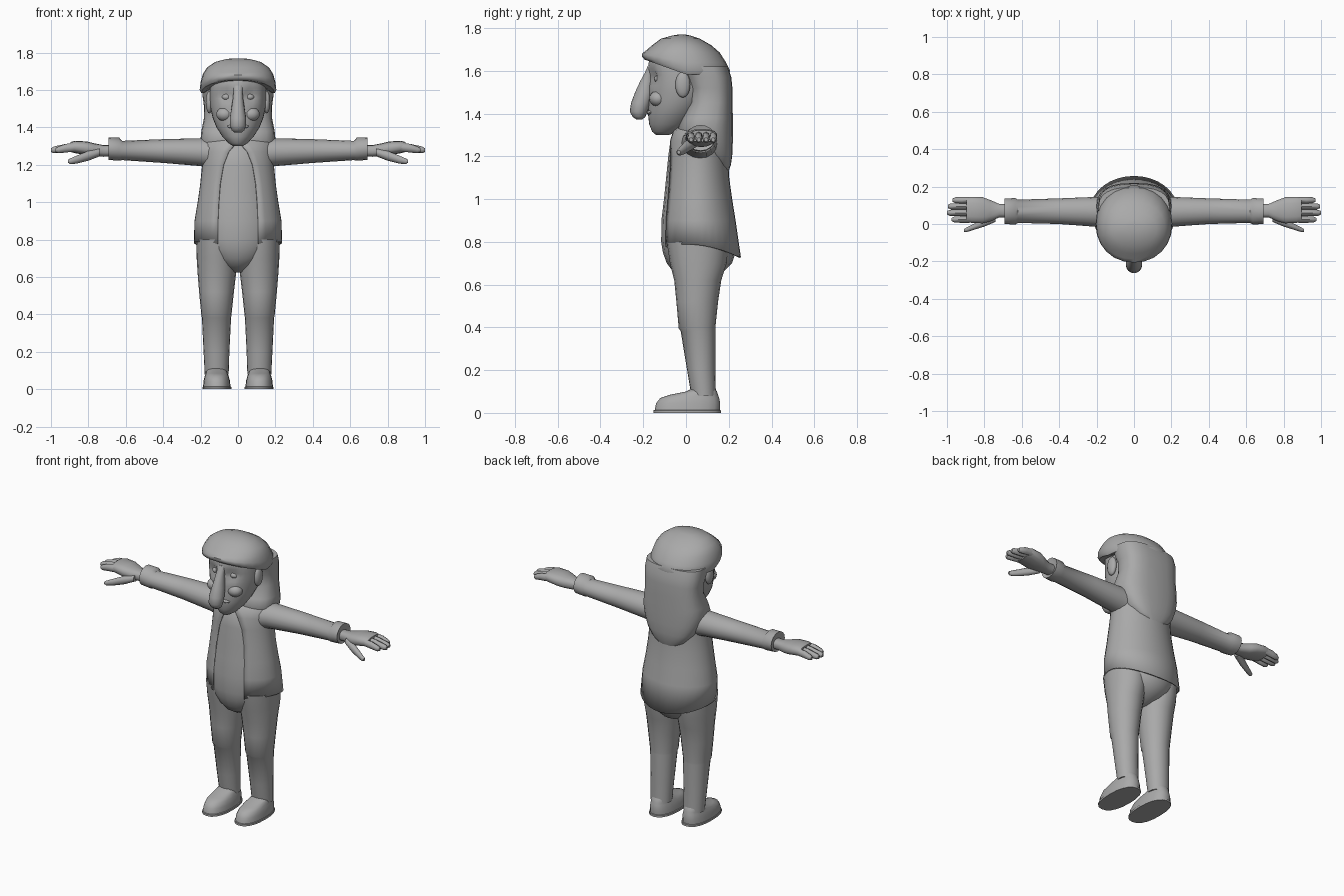
import bpy, bmesh, math

grey = bpy.data.materials.new("plain grey")
grey.diffuse_color = (0.4, 0.4, 0.4, 1)


def finish(name, bm, mirror=False, thick=0, angle=50):
    """Turn a bmesh into a named, smooth-shaded object."""
    bmesh.ops.recalc_face_normals(bm, faces=bm.faces)
    me = bpy.data.meshes.new(name)
    bm.to_mesh(me)
    bm.free()
    ob = bpy.data.objects.new(name, me)
    bpy.context.collection.objects.link(ob)
    me.materials.append(grey)
    bpy.ops.object.select_all(action='DESELECT')
    ob.select_set(True)
    bpy.context.view_layer.objects.active = ob
    bpy.ops.object.shade_smooth_by_angle(angle=math.radians(angle))
    if thick:
        mod = ob.modifiers.new("thickness", 'SOLIDIFY')
        mod.thickness, mod.offset = thick, -1
    if mirror:
        ob.modifiers.new("mirror", 'MIRROR')
    return ob


def loft(name, rings, axis='z', n=20, power=1.0, gaps=None, warp=None, **kw):
    """Skin oval rings (t, u0, u1, v0, v1); gaps leave an opening on the front."""
    bm = bmesh.new()
    rows = []
    for i, (t, u0, u1, v0, v1) in enumerate(rings):
        ru, rv = (u1 - u0) / 2, (v1 - v0) / 2
        a0 = math.asin(min(1, gaps[i] / ru)) if gaps else 0
        row = []
        for k in range(n + 1 if gaps else n):
            a = a0 + (2 * math.pi - 2 * a0) * k / n
            s, c = math.sin(a), math.cos(a)
            u = (u0 + u1) / 2 + ru * math.copysign(abs(s) ** power, s)
            v = (v0 + v1) / 2 - rv * math.copysign(abs(c) ** power, c)
            p = (u, v, t) if axis == 'z' else (t, u, v)
            row.append(bm.verts.new(warp(*p) if warp else p))
        rows.append(row)
    for a, b in zip(rows, rows[1:]):
        for k in range(n):
            j = k + 1 if gaps else (k + 1) % n
            bm.faces.new((a[k], a[j], b[j], b[k]))
    if not gaps:
        bm.faces.new(rows[0])
        bm.faces.new(rows[-1])
    return finish(name, bm, **kw)


def sym(*rows):
    """Rings centred on x = 0 from (z, half width, front y, back y)."""
    return [(z, -r, r, y0, y1) for z, r, y0, y1 in rows]


def blob(name, loc, size, mirror=True):
    bm = bmesh.new()
    bmesh.ops.create_uvsphere(bm, u_segments=14, v_segments=10, radius=1)
    bmesh.ops.scale(bm, vec=size, verts=bm.verts)
    bmesh.ops.translate(bm, vec=loc, verts=bm.verts)
    return finish(name, bm, mirror=mirror)


# Shirt, belly and seat of the trousers
loft("shirt_and_seat", sym(
    (.625, .03, .0, .10), (.66, .10, -.06, .175), (.70, .155, -.09, .215),
    (.75, .19, -.108, .232), (.80, .205, -.116, .225), (.90, .205, -.115, .20),
    (1.0, .19, -.103, .19), (1.1, .175, -.093, .18), (1.2, .165, -.083, .17),
    (1.28, .15, -.072, .16), (1.33, .10, -.03, .14)))


# Open jacket with a hem that dips at the back
def hem(x, y, z):
    return (x, y, z - .058 * (max(0, y) / .25) ** 2 - .012 * (y < -.08) if z < .85 else z)


loft("jacket", sym(
    (.788, .236, -.117, .257), (.90, .233, -.114, .232), (1.0, .216, -.105, .216),
    (1.1, .202, -.095, .202), (1.2, .192, -.085, .196), (1.27, .192, -.08, .196),
    (1.32, .19, -.06, .19), (1.345, .16, -.03, .18), (1.365, .09, .0, .15)),
    gaps=[.11, .108, .104, .096, .078, .05, .008, 0, 0], n=28, power=1.0,
    warp=hem, thick=.008)

# Legs with a seam at the knee
loft("leg", [
    (.08, .05, .178, .025, .14), (.20, .046, .184, .005, .137),
    (.383, .037, .193, -.025, .137), (.395, .035, .196, -.034, .137),
    (.52, .022, .208, -.045, .15), (.62, .010, .216, -.055, .165),
    (.70, .005, .221, -.075, .19), (.80, .005, .224, -.09, .20)], mirror=True)

# Shoes
loft("shoe", [
    (0, .036, .19, -.152, .163), (.012, .036, .19, -.152, .163),
    (.014, .040, .187, -.146, .158), (.045, .043, .184, -.14, .16),
    (.07, .05, .178, -.12, .155), (.085, .056, .172, -.075, .15),
    (.10, .062, .168, .0, .145), (.115, .07, .16, .03, .135)],
    power=.85, mirror=True)

# Sleeves with a wide cuff
loft("sleeve", [
    (.08, -.03, .15, 1.17, 1.335), (.20, -.015, .145, 1.193, 1.342),
    (.40, .0, .137, 1.21, 1.337), (.62, .006, .13, 1.225, 1.328),
    (.635, -.003, .138, 1.222, 1.345), (.692, .0, .137, 1.226, 1.347),
    (.685, .02, .12, 1.24, 1.325)], axis='x', n=16, mirror=True)

# Hands
loft("palm", [
    (.66, .035, .105, 1.245, 1.305), (.72, .035, .108, 1.243, 1.305),
    (.77, .012, .13, 1.245, 1.315), (.81, .002, .145, 1.252, 1.325),
    (.87, .005, .147, 1.262, 1.328), (.895, .012, .142, 1.268, 1.322)],
    axis='x', n=14, power=.8, mirror=True)
for i, (y, tip) in enumerate([(.024, .975), (.06, 1.0), (.094, .995), (.127, .97)]):
    loft("finger_%d" % (i + 1), [
        (.86, y - .017, y + .017, 1.272, 1.318), (.92, y - .018, y + .018, 1.266, 1.312),
        (tip - .015, y - .016, y + .016, 1.262, 1.298),
        (tip, y - .009, y + .009, 1.268, 1.288)], axis='x', n=8, mirror=True)
loft("thumb", [
    (.74, .01, .07, 1.245, 1.29), (.80, -.015, .03, 1.222, 1.275),
    (.86, -.033, .0, 1.207, 1.25), (.895, -.044, -.018, 1.203, 1.235),
    (.908, -.042, -.026, 1.21, 1.228)], axis='x', n=10, mirror=True)

# Neck and head
loft("neck", sym((1.24, .09, -.03, .15), (1.42, .08, -.04, .14)))


def sockets(x, y, z):
    """Sink the eye sockets into the face."""
    if y < -.06:
        y += .03 * math.exp(-((abs(x) - .062) / .03) ** 2 - ((z - 1.57) / .028) ** 2)
    return (x, y, z)


loft("head", sym(
    (1.30, .025, -.14, -.08), (1.315, .05, -.158, -.04), (1.35, .083, -.172, .02),
    (1.40, .115, -.178, .06), (1.45, .135, -.175, .10), (1.50, .147, -.174, .12),
    (1.53, .15, -.174, .12), (1.555, .151, -.174, .12), (1.58, .151, -.175, .12),
    (1.61, .15, -.178, .12), (1.67, .145, -.17, .12), (1.71, .10, -.12, .08)),
    n=32, warp=sockets)
loft("nose", sym(
    (1.372, .018, -.232, -.205), (1.385, .034, -.25, -.19), (1.41, .043, -.263, -.18),
    (1.45, .044, -.257, -.165), (1.50, .036, -.238, -.15), (1.55, .028, -.215, -.15),
    (1.59, .024, -.193, -.15), (1.625, .03, -.178, -.14)), n=16)
blob("eye", (.062, -.127, 1.562), (.026, .022, .018))
blob("cheek", (.07, -.13, 1.47), (.047, .042, .038))
blob("lower_lip", (0, -.168, 1.405), (.06, .016, .012), mirror=False)
blob("ear", (.153, -.015, 1.535), (.02, .035, .06))


# Hair: cap with a raised fringe, and long hair down the back
def fringe(x, y, z):
    lift = max(0, min(1, (1.70 - z) / .11))
    return (x, y, z + .36 * max(0, -y) * lift)


loft("hair_cap", sym(
    (1.59, .172, -.165, .19), (1.583, .196, -.195, .20), (1.60, .205, -.206, .207),
    (1.64, .20, -.206, .187), (1.685, .188, -.188, .158), (1.72, .166, -.158, .118),
    (1.75, .122, -.118, .065), (1.765, .065, -.065, .02), (1.769, .03, -.04, .0)),
    n=24, power=.95, warp=fringe)
loft("long_hair", sym(
    (1.12, .05, .14, .195), (1.16, .11, .10, .21), (1.21, .155, .04, .217),
    (1.27, .185, -.01, .219), (1.33, .201, -.04, .219), (1.38, .196, -.02, .219),
    (1.45, .182, .012, .218), (1.52, .183, .01, .217), (1.57, .19, -.01, .212),
    (1.62, .19, -.03, .196)), n=24, power=.75)
